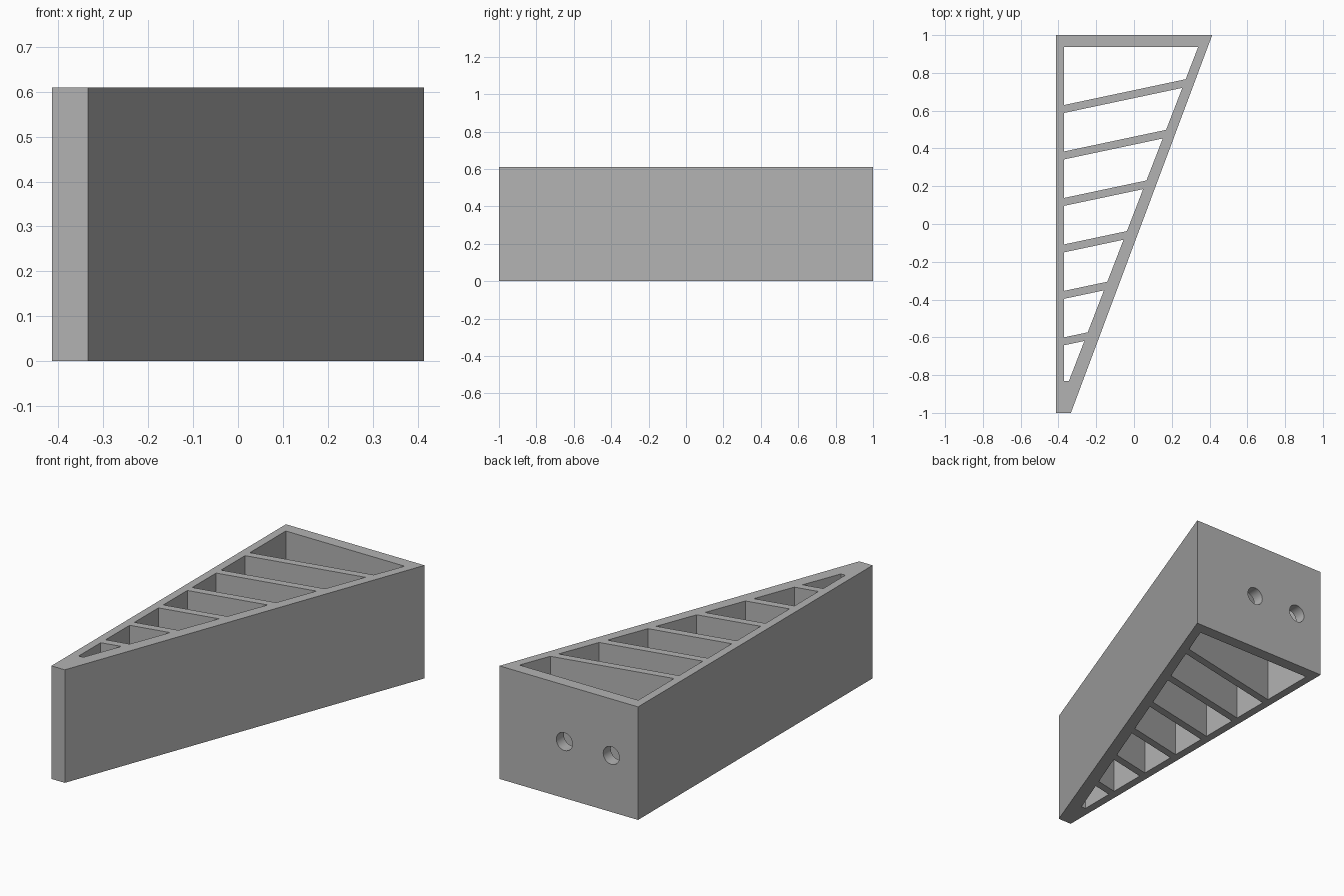
import bpy
import bmesh
from math import radians
from mathutils import Matrix

HEIGHT = 0.61
BACK_INNER, FRONT_INNER, SIDE_INNER = 0.936, -0.83, -0.37
RIB_SLOPE, RIB_STEP, RIB_WIDTH, RIB_COUNT = 0.212, 0.246, 0.042, 6
FIRST_RIB = 0.63

cube = bpy.data.objects.get("Cube")
if cube:
    bpy.data.objects.remove(cube, do_unlink=True)

grey = bpy.data.materials.new("light grey")
grey.use_nodes = True
colour = (0.45, 0.45, 0.45, 1)
grey.diffuse_color = colour
grey.node_tree.nodes["Principled BSDF"].inputs["Base Color"].default_value = colour


def add_prism(bm, outline, z0, z1):
    """Extrude a plan outline between two heights."""
    face = bm.faces.new([bm.verts.new((x, y, z0)) for x, y in outline])
    top = bmesh.ops.extrude_face_region(bm, geom=[face])["geom"]
    verts = [v for v in top if isinstance(v, bmesh.types.BMVert)]
    bmesh.ops.translate(bm, verts=verts, vec=(0, 0, z1 - z0))


def make_object(name, bm):
    bmesh.ops.recalc_face_normals(bm, faces=bm.faces)
    mesh = bpy.data.meshes.new(name)
    bm.to_mesh(mesh)
    bm.free()
    mesh.materials.append(grey)
    obj = bpy.data.objects.new(name, mesh)
    bpy.context.collection.objects.link(obj)
    return obj


def cut(target, cutter):
    cutter.hide_render = True
    mod = target.modifiers.new("cut", "BOOLEAN")
    mod.operation, mod.solver, mod.object = "DIFFERENCE", "EXACT", cutter
    bpy.context.view_layer.objects.active = target
    bpy.ops.object.modifier_apply(modifier=mod.name)
    bpy.data.objects.remove(cutter, do_unlink=True)


def slant_x(y):
    """Inner face of the slanted wall."""
    return -0.023 + 0.387 * y


def rib_ends(y):
    """Ends of a rib edge that starts at height y on the straight wall."""
    reach = (y - RIB_SLOPE * SIDE_INNER - 0.023 * RIB_SLOPE) / (1 - 0.387 * RIB_SLOPE)
    return (SIDE_INNER, y), (slant_x(reach), reach)


# Tapered outer body
bm = bmesh.new()
add_prism(bm, [(-0.414, -1), (-0.334, -1), (0.414, 1), (-0.414, 1)], 0, HEIGHT)
body = make_object("ribbed_wedge", bm)

# Pockets between the slanted ribs
upper = [(SIDE_INNER, BACK_INNER), (slant_x(BACK_INNER), BACK_INNER)]
bm = bmesh.new()
for i in range(RIB_COUNT + 1):
    if i < RIB_COUNT:
        rib_top = FIRST_RIB - i * RIB_STEP
        lower = rib_ends(rib_top)
    else:
        lower = [(SIDE_INNER, FRONT_INNER), (slant_x(FRONT_INNER), FRONT_INNER)]
    add_prism(bm, [upper[0], upper[1], lower[1], lower[0]], -0.1, HEIGHT + 0.1)
    upper = rib_ends(rib_top - RIB_WIDTH)
cut(body, make_object("pocket_cutter", bm))

# Two round holes through the back wall
bm = bmesh.new()
for x in (-0.254, 0.026):
    place = Matrix.Translation((x, 0.97, HEIGHT / 2)) @ Matrix.Rotation(radians(90), 4, "X")
    bmesh.ops.create_cone(bm, cap_ends=True, segments=48, radius1=0.048,
                          radius2=0.048, depth=0.16, matrix=place)
cut(body, make_object("hole_cutter", bm))

body.select_set(True)
bpy.context.view_layer.objects.active = body
bpy.ops.object.shade_smooth_by_angle(angle=radians(30))
